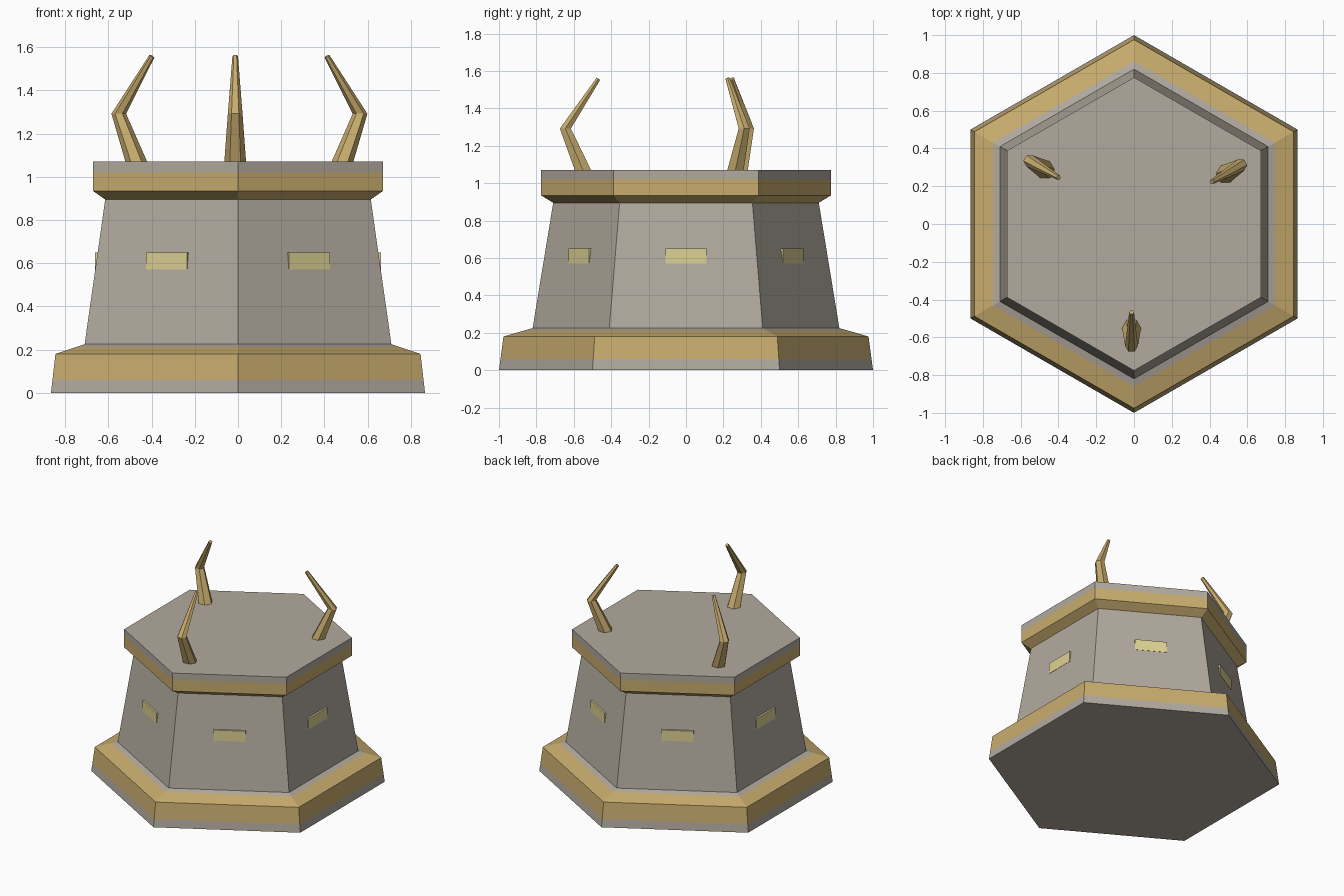
import bpy, bmesh, math
from mathutils import Matrix, Vector

if "Cube" in bpy.data.objects:
    bpy.data.objects.remove(bpy.data.objects["Cube"])


def material(name, rgb):
    m = bpy.data.materials.new(name)
    m.diffuse_color = (*rgb, 1)
    m.use_nodes = True
    m.node_tree.nodes["Principled BSDF"].inputs["Base Color"].default_value = m.diffuse_color
    return m


STONE = material("grey stone", (0.445, 0.402, 0.342))
GOLD = material("dull gold", (0.578, 0.413, 0.156))
GLOW = material("pale yellow", (0.73, 0.645, 0.296))


def finish(bm, name, mats):
    bmesh.ops.recalc_face_normals(bm, faces=bm.faces)
    mesh = bpy.data.meshes.new(name)
    bm.to_mesh(mesh)
    bm.free()
    for m in mats:
        mesh.materials.append(m)
    ob = bpy.data.objects.new(name, mesh)
    bpy.context.collection.objects.link(ob)
    return ob


def loft(bm, rings, bands=None):
    """Join rings of points; bands gives a material index per gap."""
    loops = [[bm.verts.new(p) for p in ring] for ring in rings]
    n = len(loops[0])
    for i, (a, b) in enumerate(zip(loops, loops[1:])):
        for k in range(n):
            f = bm.faces.new((a[k], a[(k + 1) % n], b[(k + 1) % n], b[k]))
            f.material_index = bands[i] if bands else 0
    bm.faces.new(loops[0][::-1])
    bm.faces.new(loops[-1])


def hexagon(r, z):
    return [(r * math.cos(a), r * math.sin(a), z)
            for a in (math.radians(30 + 60 * k) for k in range(6))]


# Hexagonal tower: plinth, tapered wall and cap with gold bands
profile = [(1.0, 0), (0.992, 0.06), (0.976, 0.18), (0.862, 0.213),
           (0.82, 0.225), (0.71, 0.895), (0.776, 0.935),
           (0.776, 1.02), (0.776, 1.07)]
bm = bmesh.new()
loft(bm, [hexagon(r, z) for r, z in profile], [0, 1, 1, 0, 0, 1, 1, 0])
finish(bm, "tower", [STONE, GOLD])

# One upright lit window block on each wall
for k in range(6):
    bm = bmesh.new()
    bmesh.ops.create_cube(bm, size=1, matrix=Matrix.Rotation(math.radians(60 * k), 4, 'Z')
                          @ Matrix.Translation((0.633, 0, 0.61))
                          @ Matrix.Diagonal((0.06, 0.22, 0.08, 1)))
    finish(bm, f"window_{k + 1}", [GLOW])

# Three bent horns on the deck: (distance out, height, radius, ring tilt)
horn = [(0.547, 1.06, 0.051, 0), (0.645, 1.292, 0.034, 0), (0.468, 1.558, 0.013, 33)]
for k in range(3):
    turn = Matrix.Rotation(math.radians(30 + 120 * k), 4, 'Z')
    rings = []
    for out, z, r, tilt in horn:
        place = (turn @ Matrix.Translation((out, -0.013, z))
                 @ Matrix.Rotation(math.radians(-tilt), 4, 'Y'))
        rings.append([place @ Vector((r * math.sin(math.pi * j / 3),
                                      r * math.cos(math.pi * j / 3), 0))
                      for j in range(6)])
    bm = bmesh.new()
    loft(bm, rings)
    finish(bm, f"horn_{k + 1}", [GOLD])
